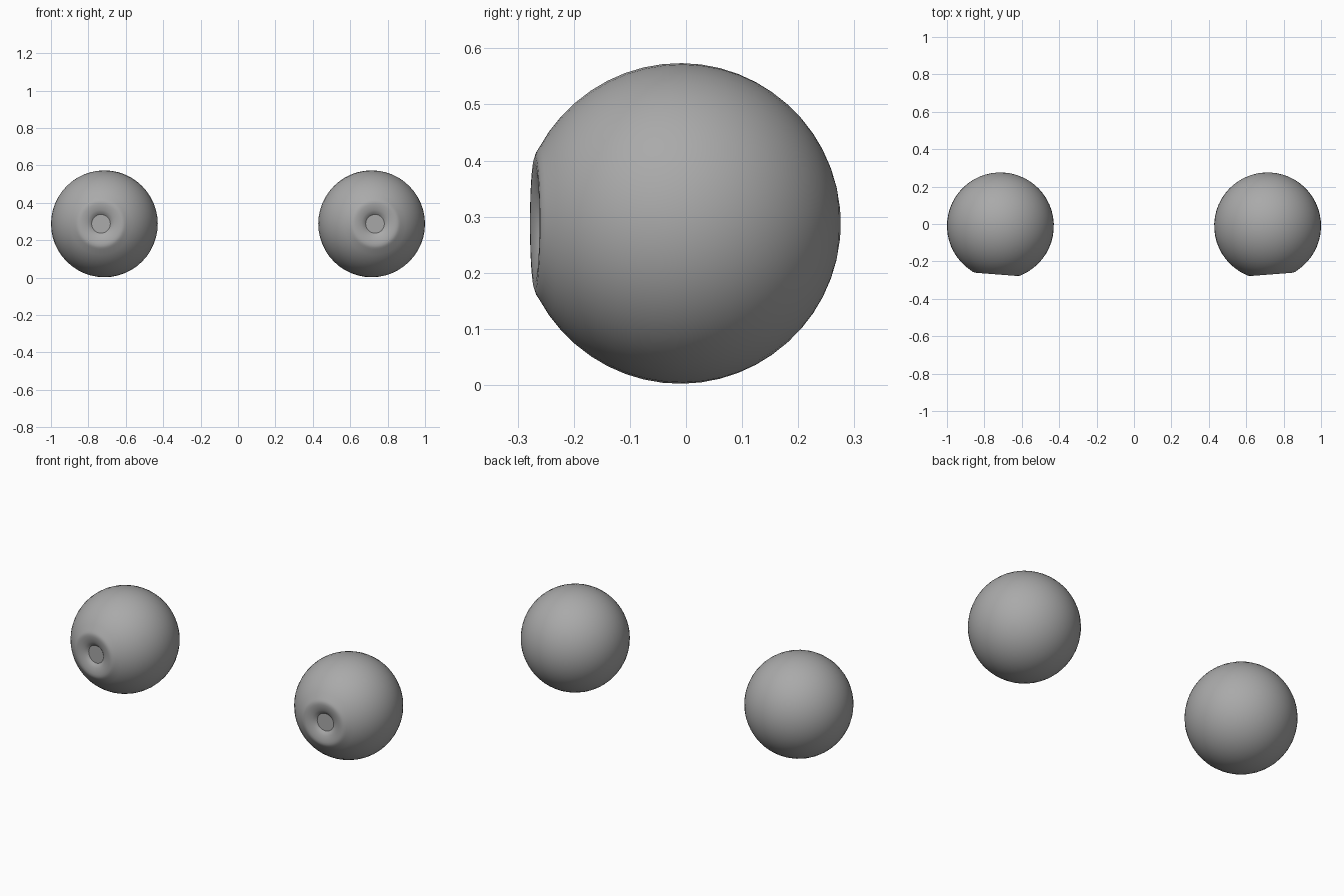
import bpy, bmesh, math
from mathutils import Matrix

if "Cube" in bpy.data.objects:
    bpy.data.objects.remove(bpy.data.objects["Cube"])

R = 0.2857        # eyeball radius
SEGS = 48
RIM = math.radians(28.5)

# Dark grey for both eyes
grey = bpy.data.materials.new("dark_grey")
grey.diffuse_color = (0.4, 0.4, 0.4, 1)
grey.use_nodes = True
grey.node_tree.nodes["Principled BSDF"].inputs["Base Color"].default_value = grey.diffuse_color


def lathe(name, profile, matrix):
    """Revolve (radius, height) points around local z; radius 0 makes a pole."""
    bm = bmesh.new()
    rings = []
    for r, h in profile:
        if r == 0:
            rings.append([bm.verts.new((0, 0, h))] * SEGS)
        else:
            rings.append([bm.verts.new((r * math.cos(a), r * math.sin(a), h))
                          for a in (2 * math.pi * i / SEGS for i in range(SEGS))])
    for a, b in zip(rings, rings[1:]):
        for i in range(SEGS):
            j = (i + 1) % SEGS
            bm.faces.new(list(dict.fromkeys((a[i], b[i], b[j], a[j]))))
    for f in bm.faces:
        f.smooth = True
    bm.transform(matrix)
    me = bpy.data.meshes.new(name)
    bm.to_mesh(me)
    bm.free()
    me.materials.append(grey)
    ob = bpy.data.objects.new(name, me)
    bpy.context.collection.objects.link(ob)
    # Keep the pupil's edge crisp, everything else smooth
    bpy.ops.object.select_all(action='DESELECT')
    ob.select_set(True)
    bpy.context.view_layer.objects.active = ob
    bpy.ops.object.shade_smooth_by_angle(angle=math.radians(30))
    return ob


# Flat pupil, funnel-shaped iris with a rounded lip, then the ball to its back pole
front = [(0, 0.239), (0.05, 0.239), (0.06, 0.2475), (0.073, 0.2535),
         (0.09, 0.258), (0.106, 0.2602), (0.118, 0.2598), (0.128, 0.2565)]
n = 22
ball = [(R * math.sin(t), R * math.cos(t))
        for t in (RIM + (math.pi - RIM) * i / n for i in range(n))]
eye_profile = front + ball + [(0, -R)]

for side, s in (("left", -1), ("right", 1)):
    # Local z looks forward (-y), turned slightly outward
    m = (Matrix.Translation((s * 0.7143, -0.01, 0.288))
         @ Matrix.Rotation(s * math.radians(4.4), 4, 'Z')
         @ Matrix.Rotation(math.radians(90), 4, 'X'))
    lathe(side + "_eyeball", eye_profile, m)
